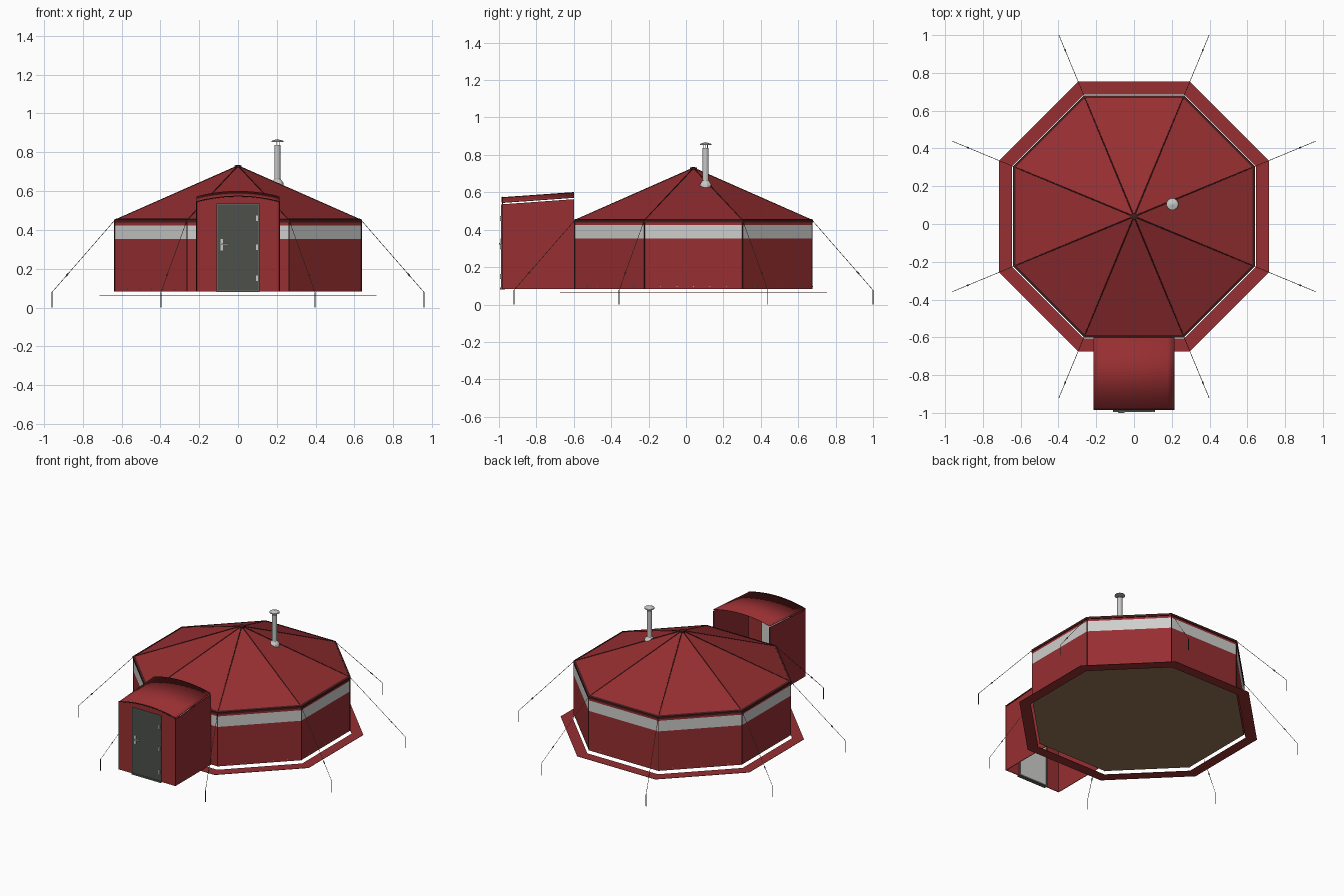
import bpy, bmesh, math
from mathutils import Vector

if "Cube" in bpy.data.objects:
    bpy.data.objects.remove(bpy.data.objects["Cube"])


def material(name, color):
    m = bpy.data.materials.new(name)
    m.use_nodes = True
    m.diffuse_color = (*color, 1)
    m.node_tree.nodes["Principled BSDF"].inputs["Base Color"].default_value = (*color, 1)
    return m


RED = material("red_canvas", (0.31, 0.028, 0.031))
SEAM = material("dark_seam", (0.06, 0.012, 0.012))
STRIPE = material("light_grey_stripe", (0.62, 0.62, 0.61))
DOOR = material("dark_green_grey", (0.075, 0.08, 0.07))
METAL = material("pale_metal", (0.58, 0.58, 0.57))
FLOOR = material("brown_floor", (0.30, 0.18, 0.10))
ROPE = material("grey_rope", (0.12, 0.12, 0.11))

CENTRE = Vector((0, 0.04, 0))
CORNER = 1 / math.cos(math.pi / 8)   # octagon apothem to corner radius
WALL = 0.635
BASE, EAVE, APEX = 0.082, 0.45, 0.73


def finish(name, bm, mats, recalc=True):
    if recalc:
        bmesh.ops.recalc_face_normals(bm, faces=bm.faces[:])
    me = bpy.data.meshes.new(name)
    bm.to_mesh(me)
    bm.free()
    for m in mats:
        me.materials.append(m)
    ob = bpy.data.objects.new(name, me)
    bpy.context.collection.objects.link(ob)
    return ob


def lathe(name, profile, mats, centre=CENTRE, sides=8, scale=CORNER, closed=False, smooth=False):
    """Revolve (radius, z) points around a vertical axis."""
    bm = bmesh.new()
    rings = []
    for r, z in profile:
        if r == 0:
            rings.append([bm.verts.new(centre + Vector((0, 0, z)))] * sides)
            continue
        angles = [(i + 0.5) * math.tau / sides for i in range(sides)]
        rings.append([bm.verts.new(centre + Vector((r * scale * math.cos(a), r * scale * math.sin(a), z)))
                      for a in angles])
    pairs = list(zip(rings, rings[1:]))
    if closed:
        pairs.append((rings[-1], rings[0]))
    for low, high in pairs:
        for i in range(sides):
            j = (i + 1) % sides
            f = bm.faces.new(list(dict.fromkeys((low[i], low[j], high[j], high[i]))))
            f.smooth = smooth
    return finish(name, bm, mats)


def box(name, lo, hi, mat):
    bm = bmesh.new()
    bmesh.ops.create_cube(bm, size=1)
    lo, hi = Vector(lo), Vector(hi)
    for v in bm.verts:
        v.co = (lo + hi) / 2 + v.co * (hi - lo)
    return finish(name, bm, [mat])


def rod(name, points, radius, mat, res=1):
    cu = bpy.data.curves.new(name, "CURVE")
    cu.dimensions = "3D"
    cu.bevel_depth = radius
    cu.bevel_resolution = res
    cu.use_fill_caps = True
    sp = cu.splines.new("POLY")
    sp.points.add(len(points) - 1)
    for p, co in zip(sp.points, points):
        p.co = (*co, 1)
    cu.materials.append(mat)
    ob = bpy.data.objects.new(name, cu)
    bpy.context.collection.objects.link(ob)
    return ob


def corner(i, apothem, z):
    a = (i + 0.5) * math.tau / 8
    return CENTRE + Vector((apothem * CORNER * math.cos(a), apothem * CORNER * math.sin(a), z))


# Walls with the pale stripe
walls = lathe("tent_walls", [(WALL, BASE), (WALL, 0.352), (WALL, 0.424), (WALL, EAVE)], [RED, STRIPE])
for f in walls.data.polygons:
    f.material_index = int(0.352 < f.center.z < 0.424)

# Roof, eave band, floor and ground skirt
lathe("tent_roof", [(WALL + 0.003, EAVE), (0, APEX)], [RED])
lathe("eave_band", [(WALL - 0.002, 0.438), (WALL + 0.005, 0.438), (WALL + 0.005, EAVE + 0.003),
                    (WALL - 0.008, EAVE + 0.008)], [SEAM], closed=True)
lathe("tent_floor", [(0, BASE), (WALL, BASE)], [FLOOR])
lathe("ground_skirt", [(0.645, 0.062), (0.714, 0.062), (0.714, 0.064), (0.645, 0.064)], [RED], closed=True)
lathe("roof_cap", [(0, 0.718), (0.018, 0.718), (0.018, 0.732), (0, 0.736)], [SEAM])

# Seams, guy ropes and pegs at every corner
for i in range(8):
    top = corner(i, WALL, EAVE)
    rod("roof_seam", [top, CENTRE + Vector((0, 0, APEX))], 0.003, SEAM)
    rod("corner_seam", [corner(i, WALL, BASE), top], 0.003, SEAM)
    peg = corner(i, 0.959, 0.078)
    rod("guy_rope", [top, peg], 0.0014, ROPE, 0)
    rod("rope_slider", [top.lerp(peg, 0.74), top.lerp(peg, 0.77)], 0.004, ROPE, 0)
    rod("ground_peg", [Vector((peg.x, peg.y, 0)), peg], 0.0025, DOOR, 0)

# Eyelets along the foot of the walls
for i in range(8):
    a, b = corner(i, WALL + 0.001, BASE + 0.014), corner(i + 1, WALL + 0.001, BASE + 0.014)
    out = ((a + b) / 2 - CENTRE)
    out = Vector((out.x, out.y, 0)).normalized() * 0.002
    if i == 5:
        continue
    for k in range(1, 6):
        p = a.lerp(b, k / 6)
        rod("eyelet", [p - out, p + out], 0.003, METAL, 0)

# Chimney
flue = Vector((0.203, 0.105, 0))
lathe("chimney_flashing", [(0.034, 0.626), (0.032, 0.642), (0.018, 0.662)], [METAL], flue, 12, 1)
lathe("chimney_pipe", [(0, 0.62), (0.016, 0.62), (0.016, 0.838), (0, 0.838)], [METAL], flue, 16, 1)
lathe("chimney_cap", [(0, 0.853), (0.033, 0.853), (0.031, 0.859), (0, 0.868)], [METAL], flue, 12, 1)
for k in range(3):
    a = k * math.tau / 3
    p = flue + Vector((0.012 * math.cos(a), 0.012 * math.sin(a), 0.83))
    rod("cap_stay", [p, p + Vector((0, 0, 0.025))], 0.002, METAL, 0)

# Entrance porch: arched sloping roof, front and side sheets
HALF, FRONT, BACK = 0.214, -0.982, -0.6


def porch_z(x, y):
    slope = 0.027 * (y - FRONT) / (BACK - FRONT)
    return 0.546 + slope + 0.028 * (1 - (x / HALF) ** 2)


xs = [HALF * (k / 6 - 1) for k in range(13)]
bm = bmesh.new()
front = [bm.verts.new((x, FRONT, porch_z(x, FRONT))) for x in xs]
rear = [bm.verts.new((x, BACK, porch_z(x, BACK))) for x in xs]
for k in range(12):
    bm.faces.new((front[k], front[k + 1], rear[k + 1], rear[k])).smooth = True
finish("porch_roof", bm, [RED]).modifiers.new("thickness", "SOLIDIFY").thickness = 0.003

bm = bmesh.new()
outline = [(-HALF, FRONT, BASE), (HALF, FRONT, BASE)] + [(x, FRONT, porch_z(x, FRONT)) for x in reversed(xs)]
bm.faces.new([bm.verts.new(p) for p in outline])
finish("porch_front", bm, [RED], False).modifiers.new("thickness", "SOLIDIFY").thickness = 0.004

for s in (-1, 1):
    x = s * HALF
    bm = bmesh.new()
    loop = [(x, FRONT, BASE), (x, BACK, BASE),
            (x, BACK, porch_z(x, BACK) - 0.01), (x, FRONT, porch_z(x, FRONT) - 0.01)]
    bm.faces.new([bm.verts.new(p) for p in (loop if s > 0 else loop[::-1])])
    finish("porch_side", bm, [RED], False).modifiers.new("thickness", "SOLIDIFY").thickness = 0.004
    rod("porch_corner_seam", [(x, FRONT, BASE), (x, FRONT, porch_z(x, FRONT))], 0.002, SEAM)
rod("porch_arch_seam", [(x, FRONT - 0.001, porch_z(x, FRONT)) for x in xs], 0.003, SEAM)

# Door, dark outside and pale inside, with frame and fittings
door = box("door", (-0.103, -0.988, 0.088), (0.107, -0.97, 0.53), DOOR)
door.data.materials.append(STRIPE)
for f in door.data.polygons:
    f.material_index = int(f.normal.y > 0.5)
for x in (-0.106, 0.106):
    box("door_jamb", (x - 0.004, -0.99, 0.084), (x + 0.004, -0.968, 0.535), ROPE)
box("door_head", (-0.11, -0.99, 0.529), (0.11, -0.968, 0.536), ROPE)
box("door_sill", (-0.11, -0.994, 0.08), (0.11, -0.968, 0.09), ROPE)
box("handle_plate", (-0.091, -0.992, 0.295), (-0.076, -0.987, 0.352), METAL)
box("handle_lever", (-0.086, -1.0, 0.322), (-0.05, -0.994, 0.33), METAL)
box("handle_stem", (-0.086, -0.998, 0.322), (-0.08, -0.99, 0.33), METAL)
for z in (0.15, 0.31, 0.46):
    box("door_hinge", (0.094, -0.994, z - 0.014), (0.102, -0.987, z + 0.014), METAL)
